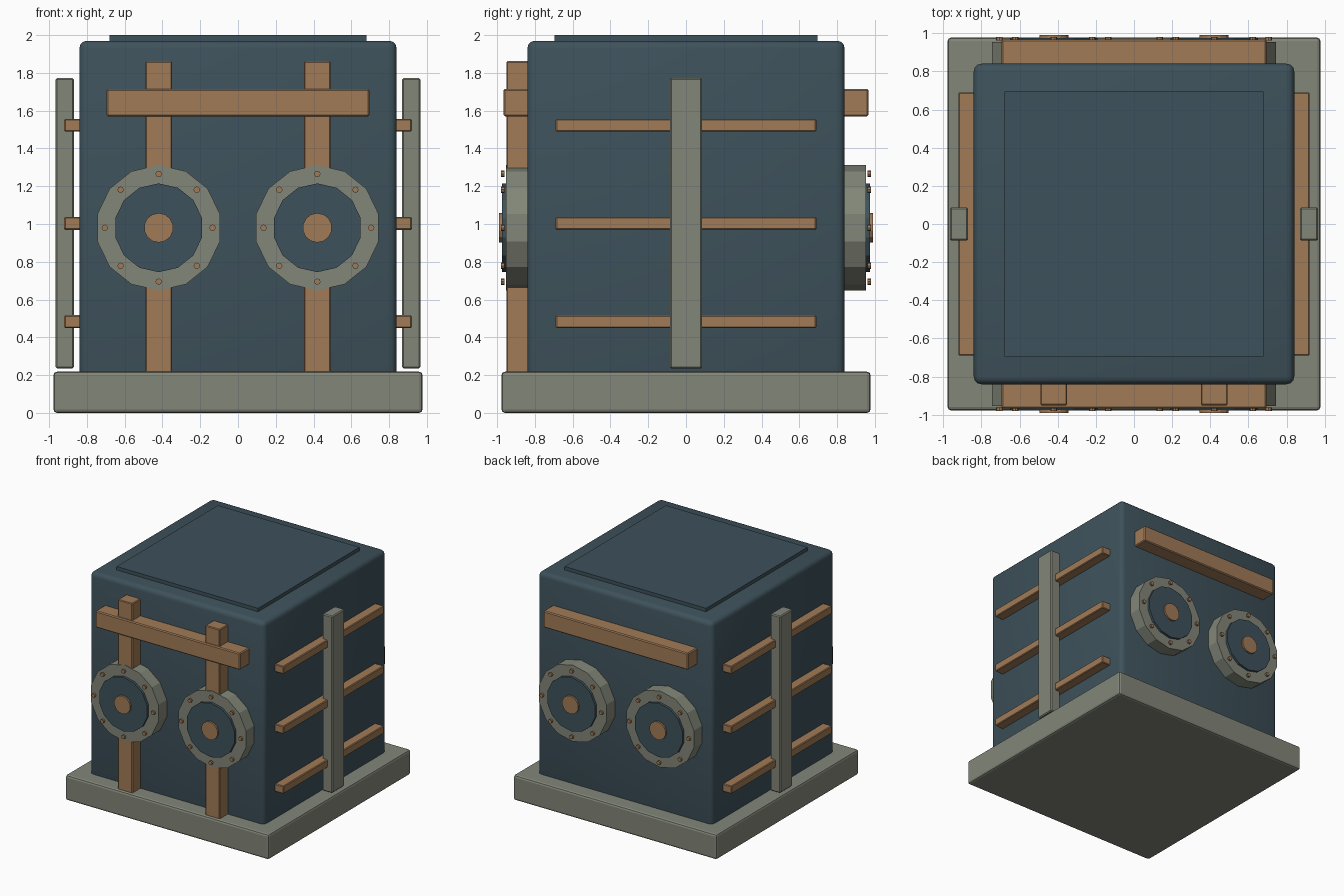
import bpy, bmesh, math
from mathutils import Matrix

if "Cube" in bpy.data.objects:
    bpy.data.objects.remove(bpy.data.objects["Cube"])


def material(name, rgb):
    m = bpy.data.materials.new(name)
    m.diffuse_color = (*rgb, 1)
    m.use_nodes = True
    m.node_tree.nodes["Principled BSDF"].inputs["Base Color"].default_value = m.diffuse_color
    return m


BLUE = material("slate blue", (0.048, 0.083, 0.104))
GREY = material("stone grey", (0.225, 0.240, 0.190))
COPPER = material("copper", (0.355, 0.197, 0.095))


def finish(name, bm, mat):
    mesh = bpy.data.meshes.new(name)
    bm.to_mesh(mesh)
    bm.free()
    mesh.materials.append(mat)
    ob = bpy.data.objects.new(name, mesh)
    bpy.context.collection.objects.link(ob)
    return ob


def box(name, xs, ys, zs, mat, bevel=0.008, segments=1):
    """Box between the given limits, with bevelled edges."""
    bm = bmesh.new()
    bmesh.ops.create_cube(bm, size=1)
    for v in bm.verts:
        for i, (lo, hi) in enumerate((xs, ys, zs)):
            v.co[i] = (lo + hi) / 2 + v.co[i] * (hi - lo)
    if bevel:
        bmesh.ops.bevel(bm, geom=bm.edges[:], offset=bevel, segments=segments,
                        profile=0.5, affect='EDGES')
    return finish(name, bm, mat)


def disc(name, x, z, y0, y1, radius, sides, mat):
    """Prism along y with a vertex at the top."""
    bm = bmesh.new()
    ring = []
    for i in range(sides):
        a = 2 * math.pi * i / sides
        ring.append(bm.verts.new((x + radius * math.sin(a), y0, z + radius * math.cos(a))))
    face = bm.faces.new(ring)
    top = bmesh.ops.extrude_face_region(bm, geom=[face])["geom"]
    for v in top:
        if isinstance(v, bmesh.types.BMVert):
            v.co.y = y1
    bmesh.ops.recalc_face_normals(bm, faces=bm.faces[:])
    return finish(name, bm, mat)


def span(side, lo, hi):
    return tuple(sorted((side * lo, side * hi)))


# Base, main body and top panel
box("base", (-0.977, 0.977), (-0.977, 0.977), (0, 0.218), GREY, 0.018, 2)
body = box("body", (-0.84, 0.84), (-0.84, 0.84), (0.01, 1.97), BLUE, 0.04, 3)
box("top_panel", (-0.68, 0.68), (-0.695, 0.695), (1.95, 2.0), BLUE, 0)

# Smooth rounded edges on the body
bpy.context.view_layer.objects.active = body
body.select_set(True)
bpy.ops.object.shade_smooth_by_angle(angle=math.radians(35))
body.select_set(False)

# Front vertical straps
for x in (-0.42, 0.42):
    box("front_strap", (x - 0.07, x + 0.07), (-0.95, -0.83), (0.21, 1.862), COPPER, 0.006)

for s, label in ((-1, "front"), (1, "back")):
    # Crossbars
    box(label + "_crossbar", (-0.695, 0.695), span(s, 0.83, 0.967), (1.57, 1.715), COPPER)
    # Round ports with rim, inner plate, hub and rivets
    for x in (-0.42, 0.42):
        z = 0.98
        disc(label + "_port_rim", x, z, s * 0.83, s * 0.954, 0.332, 14, GREY)
        disc(label + "_port_plate", x, z, s * 0.94, s * 0.975, 0.235, 14, BLUE)
        disc(label + "_port_hub", x, z, s * 0.96, s * 0.99, 0.078, 14, COPPER)
        for k in range(8):
            a = k * math.pi / 4
            disc(label + "_rivet", x + 0.285 * math.sin(a), z + 0.285 * math.cos(a),
                 s * 0.962, s * 0.98, 0.017, 8, COPPER)

for s, label in ((-1, "left"), (1, "right")):
    # Side rails and upright posts
    for z in (0.483, 1.003, 1.523):
        box(label + "_rail", span(s, 0.83, 0.92), (-0.69, 0.69), (z - 0.034, z + 0.034), COPPER, 0.006)
    box(label + "_post", span(s, 0.869, 0.965), (-0.086, 0.086), (0.236, 1.772), GREY)
